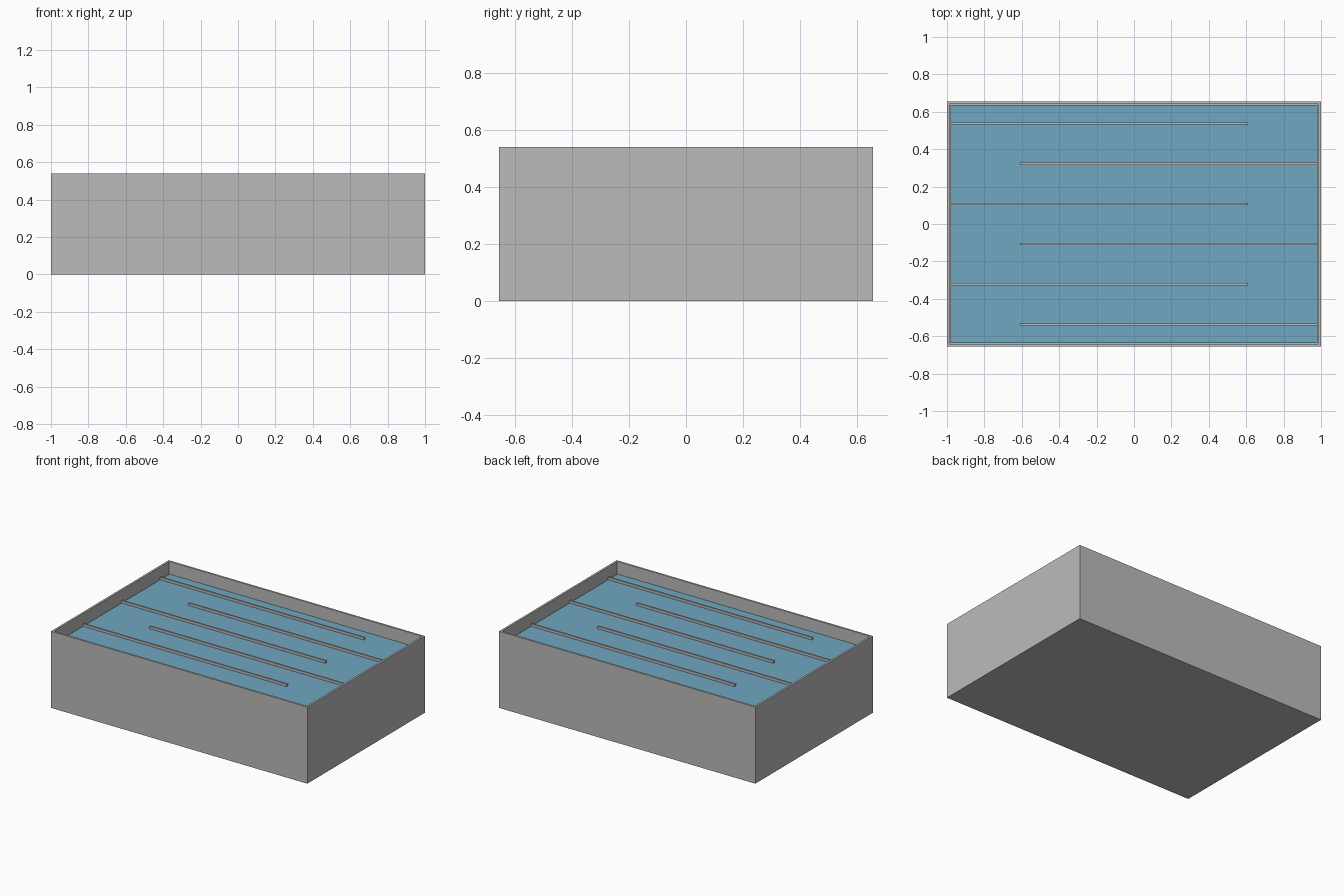
import bpy
import bmesh

if "Cube" in bpy.data.objects:
    bpy.data.objects.remove(bpy.data.objects["Cube"])


def material(name, rgb):
    m = bpy.data.materials.new(name)
    m.diffuse_color = (*rgb, 1)
    m.use_nodes = True
    m.node_tree.nodes["Principled BSDF"].inputs["Base Color"].default_value = m.diffuse_color
    return m


concrete = material("concrete grey", (0.50, 0.50, 0.50))
water_blue = material("water blue", (0.16, 0.385, 0.525))


def box(name, lo, hi, mat):
    """Axis-aligned box between two corners."""
    bm = bmesh.new()
    bmesh.ops.create_cube(bm, size=1)
    for v in bm.verts:
        v.co = [hi[i] if v.co[i] > 0 else lo[i] for i in range(3)]
    return finish(name, bm, mat)


def finish(name, bm, mat):
    me = bpy.data.meshes.new(name)
    bm.to_mesh(me)
    bm.free()
    me.materials.append(mat)
    ob = bpy.data.objects.new(name, me)
    bpy.context.collection.objects.link(ob)
    return ob


HX, HY, H = 1.0, 0.656, 0.54   # outer half sizes and height
WALL, FLOOR = 0.02, 0.02
WATER, BAFFLE = 0.455, 0.473   # water level and baffle top
IX, IY = HX - WALL, HY - WALL

# Open tank: a box whose top face is inset for the rim and sunk to the floor
bm = bmesh.new()
bmesh.ops.create_cube(bm, size=1)
for v in bm.verts:
    v.co = (v.co.x * 2 * HX, v.co.y * 2 * HY, (v.co.z + 0.5) * H)
top = max(bm.faces, key=lambda f: f.calc_center_median().z)
bmesh.ops.inset_individual(bm, faces=[top], thickness=WALL)
sunk = bmesh.ops.extrude_discrete_faces(bm, faces=[top])["faces"][0]
for v in sunk.verts:
    v.co.z = FLOOR
finish("tank", bm, concrete)

# Water body
box("water", (-IX, -IY, FLOOR), (IX, IY, WATER), water_blue)

# Baffles, attached alternately to the left and right walls
for i in range(6):
    y = 0.5375 - 0.215 * i
    x0, x1 = (-IX, 0.61) if i % 2 == 0 else (-0.61, IX)
    box(f"baffle_{i + 1}", (x0, y - 0.006, FLOOR), (x1, y + 0.006, BAFFLE), concrete)
